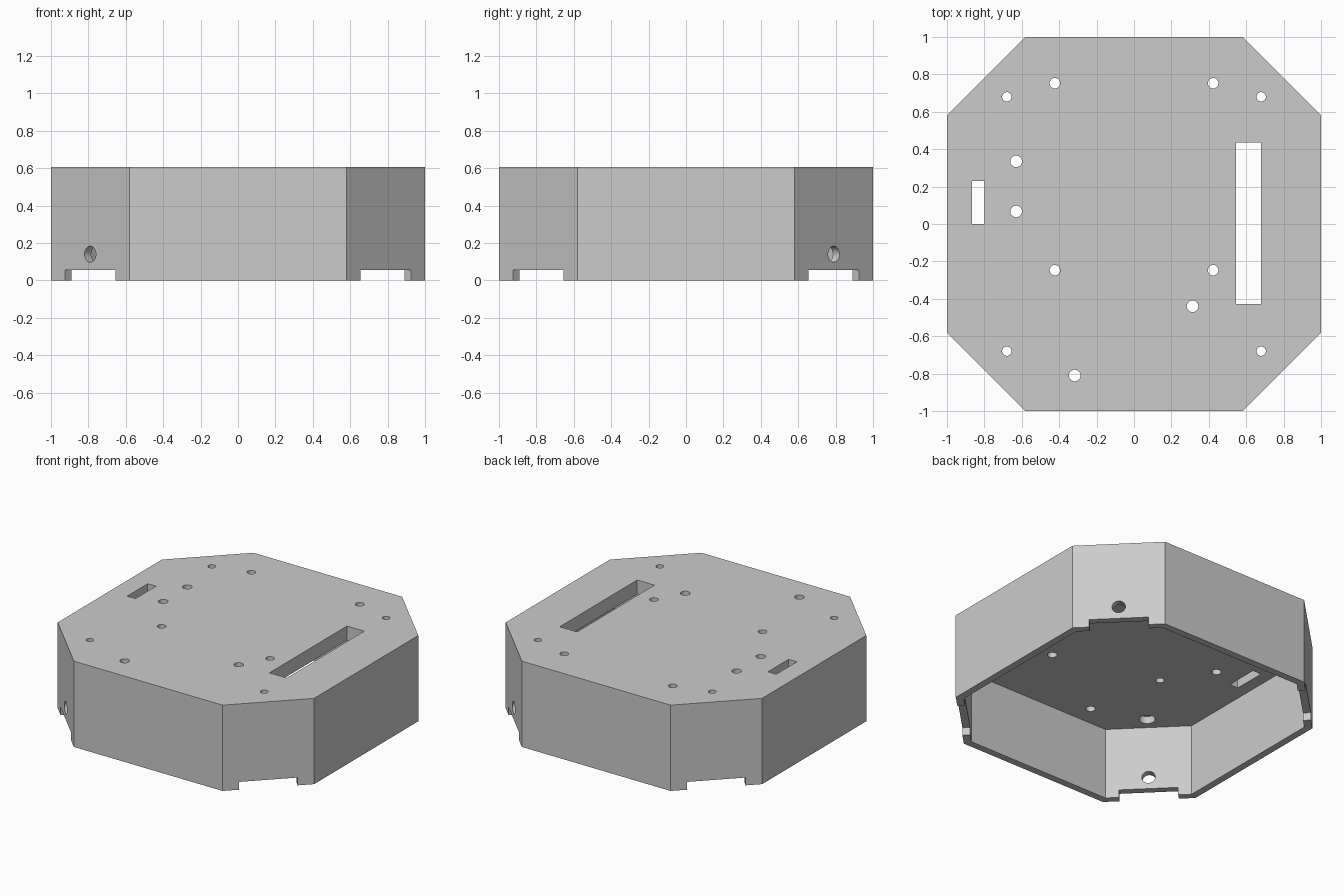
import bpy, bmesh, math
from mathutils import Matrix, Vector

if "Cube" in bpy.data.objects:
    bpy.data.objects.remove(bpy.data.objects["Cube"])

HEIGHT, WALL, ROOF = 0.605, 0.05, 0.10
grey = bpy.data.materials.new("plain grey")
grey.diffuse_color = (0.6, 0.6, 0.6, 1)
grey.use_nodes = True
grey.node_tree.nodes["Principled BSDF"].inputs["Base Color"].default_value = grey.diffuse_color


def finish(bm, name):
    bmesh.ops.recalc_face_normals(bm, faces=bm.faces)
    mesh = bpy.data.meshes.new(name)
    bm.to_mesh(mesh)
    bm.free()
    mesh.materials.append(grey)
    obj = bpy.data.objects.new(name, mesh)
    bpy.context.collection.objects.link(obj)
    return obj


def octagon(bm, half, cut, z):
    a, b = half, cut
    pts = [(a, -b), (a, b), (b, a), (-b, a), (-a, b), (-a, -b), (-b, -a), (b, -a)]
    return [bm.verts.new((x, y, z)) for x, y in pts]


def bridge(bm, lower, upper):
    for i in range(8):
        j = (i + 1) % 8
        bm.faces.new((lower[i], lower[j], upper[j], upper[i]))


def add_box(bm, lo, hi, turn=0):
    lo, hi = Vector(lo), Vector(hi)
    m = (Matrix.Rotation(turn, 4, 'Z') @ Matrix.Translation((lo + hi) / 2)
         @ Matrix.Diagonal((*(hi - lo), 1)))
    bmesh.ops.create_cube(bm, size=1, matrix=m)


def add_hole(bm, x, y, radius, lo, hi):
    bmesh.ops.create_cone(bm, cap_ends=True, segments=32, radius1=radius,
                          radius2=radius, depth=hi - lo,
                          matrix=Matrix.Translation((x, y, (lo + hi) / 2)))


def cut(target, bm, name):
    cutter = finish(bm, name)
    cutter.hide_render = True
    cutter.hide_viewport = True
    mod = target.modifiers.new(name, 'BOOLEAN')
    mod.operation, mod.solver, mod.object = 'DIFFERENCE', 'EXACT', cutter


# Hollow octagonal cover, open underneath
bm = bmesh.new()
inner = 1 - WALL
inner_cut = 0.58 - WALL * math.tan(math.pi / 8)
ob, ot = octagon(bm, 1, 0.58, 0), octagon(bm, 1, 0.58, HEIGHT)
ib = octagon(bm, inner, inner_cut, 0)
it = octagon(bm, inner, inner_cut, HEIGHT - ROOF)
bridge(bm, ob, ot)
bridge(bm, ib, it)
bridge(bm, ob, ib)
bm.faces.new(ot)
bm.faces.new(it)
cover = finish(bm, "cover")

# Roof holes and slots
bm = bmesh.new()
corners = [(x, y) for x in (-0.68, 0.68) for y in (-0.68, 0.68)]
holes = [(x, y, 0.025) for x, y in corners]
holes += [(x, y, 0.028) for x in (-0.423, 0.423) for y in (-0.247, 0.753)]
holes += [(-0.63, 0.335, 0.031), (-0.63, 0.067, 0.031),
          (0.313, -0.44, 0.031), (-0.317, -0.81, 0.031)]
for x, y, r in holes:
    add_hole(bm, x, y, r, 0.4, 0.7)
add_box(bm, (0.545, -0.428, 0.4), (0.68, 0.435, 0.7))
add_box(bm, (-0.865, 0.0, 0.4), (-0.80, 0.23, 0.7))
cut(cover, bm, "roof_openings")

# Wider screw recesses under the four corner holes
bm = bmesh.new()
for x, y in corners:
    add_hole(bm, x, y, 0.052, 0.4, HEIGHT - ROOF + 0.05)
cut(cover, bm, "screw_recesses")

# Notches at the foot of each chamfered corner
bm = bmesh.new()
for k in range(4):
    add_box(bm, (0.9, -0.19, -0.1), (1.3, 0.19, 0.055), math.pi / 4 + k * math.pi / 2)
cut(cover, bm, "corner_notches")

# Cable hole through two opposite chamfers
bm = bmesh.new()
turn = Matrix.Rotation(math.pi / 4, 4, 'Z') @ Matrix.Rotation(math.pi / 2, 4, 'Y')
bmesh.ops.create_cone(bm, cap_ends=True, segments=32, radius1=0.043, radius2=0.043,
                      depth=3, matrix=Matrix.Translation((0, 0, 0.14)) @ turn)
cut(cover, bm, "cable_hole")

# Sharp edges everywhere, smooth bores
bpy.context.view_layer.objects.active = cover
cover.select_set(True)
for mod in list(cover.modifiers):
    bpy.ops.object.modifier_apply(modifier=mod.name)
bpy.ops.object.shade_smooth_by_angle(angle=math.radians(30))
